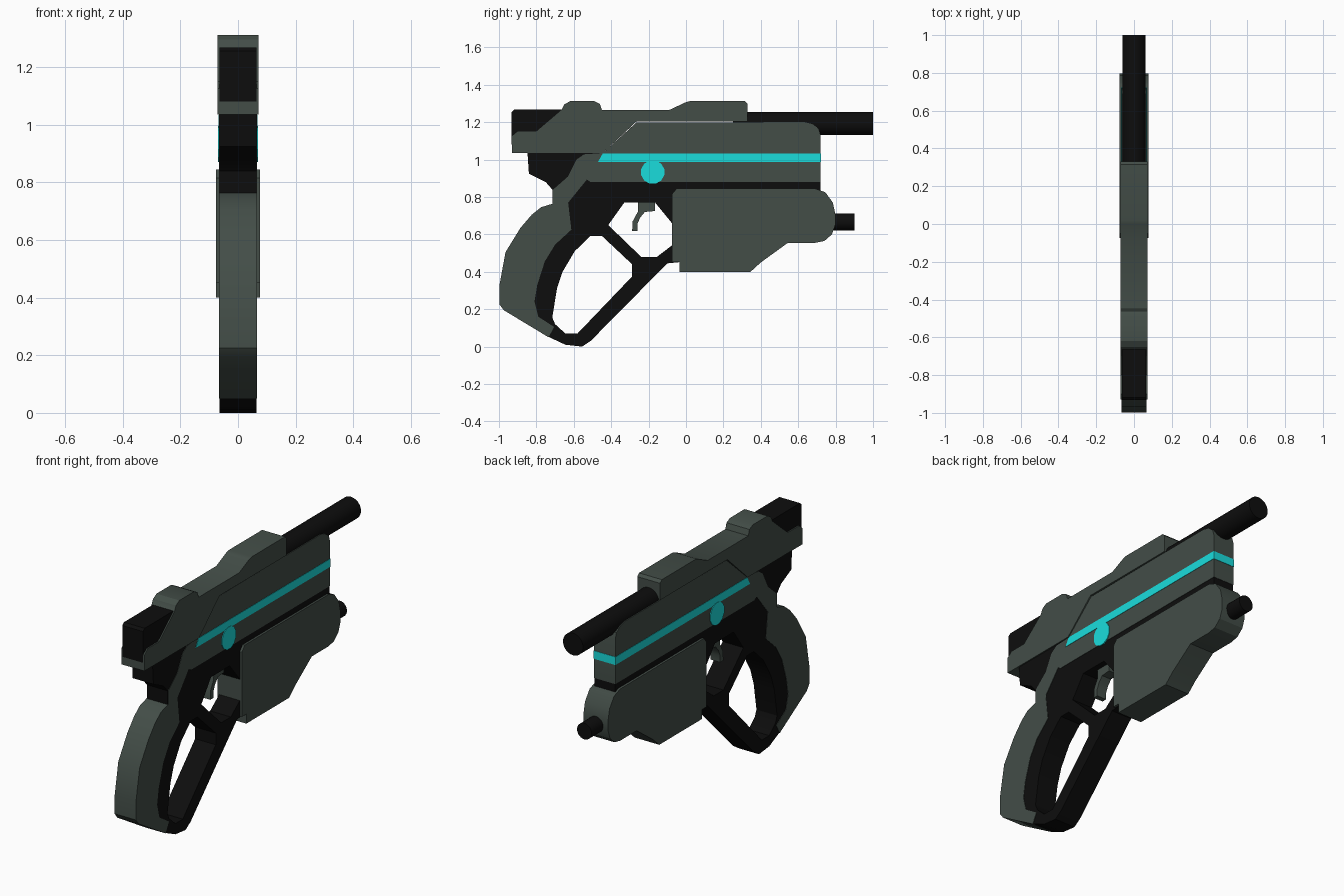
import bpy, bmesh
from math import sin, cos, tau, radians
from mathutils import Vector
from mathutils.geometry import tessellate_polygon


def material(name, r, g, b):
    m = bpy.data.materials.new(name)
    m.diffuse_color = (r, g, b, 1)
    return m


GREY = material("gunmetal", 0.056, 0.075, 0.064)
BLACK = material("black", 0.004, 0.004, 0.004)
CYAN = material("cyan", 0.01, 0.72, 0.72)


def finish(name, bm, mat):
    bmesh.ops.recalc_face_normals(bm, faces=bm.faces)
    me = bpy.data.meshes.new(name)
    bm.to_mesh(me)
    bm.free()
    me.shade_smooth()
    me.set_sharp_from_angle(angle=radians(28))
    me.materials.append(mat)
    ob = bpy.data.objects.new(name, me)
    bpy.context.collection.objects.link(ob)
    return ob


def plate(name, half, mat, *loops):
    """Side profile (y, z), with optional holes, extruded symmetrically across x."""
    bm = bmesh.new()
    sides = [[], []]
    for loop in loops:
        a, b = [[bm.verts.new((x, y, z)) for y, z in loop] for x in (-half, half)]
        for i in range(len(loop)):
            bm.faces.new((a[i - 1], a[i], b[i], b[i - 1]))
        sides[0] += a
        sides[1] += b
    tris = tessellate_polygon([[Vector((y, z, 0)) for y, z in l] for l in loops])
    for verts in sides:
        for t in tris:
            bm.faces.new([verts[i] for i in t])
    bmesh.ops.dissolve_limit(bm, angle_limit=0.001, verts=bm.verts, edges=bm.edges)
    return finish(name, bm, mat)


def rod(name, y0, y1, z, r, mat):
    """Cylinder lying along y."""
    bm = bmesh.new()
    a, b = [[bm.verts.new((r * cos(tau * i / 24), y, z + r * sin(tau * i / 24)))
             for i in range(24)] for y in (y0, y1)]
    for i in range(24):
        bm.faces.new((a[i - 1], a[i], b[i], b[i - 1]))
    bm.faces.new(a)
    bm.faces.new(b)
    return finish(name, bm, mat)


# Upper slide with rear and front humps
plate("slide", 0.071, GREY, [
    (-.93, 1.035), (-.93, 1.125), (-.90, 1.15), (-.80, 1.15), (-.665, 1.265),
    (-.65, 1.295), (-.62, 1.312), (-.49, 1.312), (-.46, 1.297), (-.45, 1.265),
    (-.09, 1.265), (0, 1.307), (.02, 1.312), (.315, 1.312), (.33, 1.297),
    (.33, 1.203), (-.265, 1.203), (-.445, 1.035)])

# Black block set into the rear of the slide
plate("rear_block", 0.064, BLACK, [
    (-.932, 1.08), (-.932, 1.255), (-.918, 1.268), (-.64, 1.268), (-.64, 1.08)])

# Grey body shell running down into the grip backstrap
plate("body_and_backstrap", 0.066, GREY, [
    (-.445, 1.035), (-.265, 1.198), (.635, 1.2), (.675, 1.19), (.71, 1.165),
    (.72, 1.13), (.72, .88), (-.51, .88), (-.53, .893), (-.63, .77),
    (-.613, .625), (-.70, .545), (-.755, .455), (-.795, .33), (-.81, .24),
    (-.79, .16), (-.705, .105), (-.735, .05), (-.975, .195), (-.997, .225),
    (-.997, .33), (-.965, .505), (-.885, .635), (-.825, .705), (-.775, .745),
    (-.71, .765), (-.71, .84), (-.63, .91), (-.585, 1.0), (-.545, 1.028)])

# Black frame with trigger and hand openings
plate("frame", 0.064, BLACK, [
    (-.848, 1.045), (-.84, .925), (-.75, .88), (-.715, .84), (-.715, .76),
    (-.78, .65), (-.86, .45), (-.90, .25), (-.735, .052), (-.645, .01),
    (-.555, 0), (-.51, .03), (-.10, .445), (.05, .46), (.05, .80),
    (.718, .80), (.718, 1.05), (-.40, 1.05)],
    [(-.416, .65), (-.33, .77), (-.165, .77), (-.075, .66), (-.07, .545),
     (-.155, .48), (-.24, .48)],
    [(-.51, .592), (-.45, .592), (-.288, .44), (-.288, .375), (-.58, .07),
     (-.645, .07), (-.70, .12), (-.715, .155), (-.69, .31), (-.66, .40),
     (-.595, .51)])

# Front housing below the barrel
plate("front_housing", 0.076, GREY, [
    (-.075, .453), (-.075, .815), (-.05, .845), (.69, .845), (.745, .825),
    (.785, .77), (.798, .71), (.798, .65), (.78, .60), (.74, .565),
    (.69, .555), (.545, .555), (.40, .45), (.345, .40), (-.035, .40),
    (-.035, .453)])

# Trigger
plate("trigger", 0.03, GREY, [
    (-.256, .78), (-.165, .78), (-.165, .725), (-.22, .72), (-.245, .69),
    (-.26, .655), (-.26, .618), (-.288, .618), (-.285, .67), (-.258, .72)])

# Glowing stripe and side discs
plate("light_stripe", 0.068, CYAN, [
    (-.47, .988), (-.445, 1.033), (.722, 1.033), (.722, .988)])
plate("light_disc", 0.070, CYAN, [
    (-.178 + .064 * cos(tau * (i + .5) / 12), .933 + .064 * sin(tau * (i + .5) / 12))
    for i in range(12)])

# Barrel and lower rod
rod("barrel", .25, 1.0, 1.193, .062, BLACK)
rod("lower_rod", .70, .90, .667, .045, BLACK)
